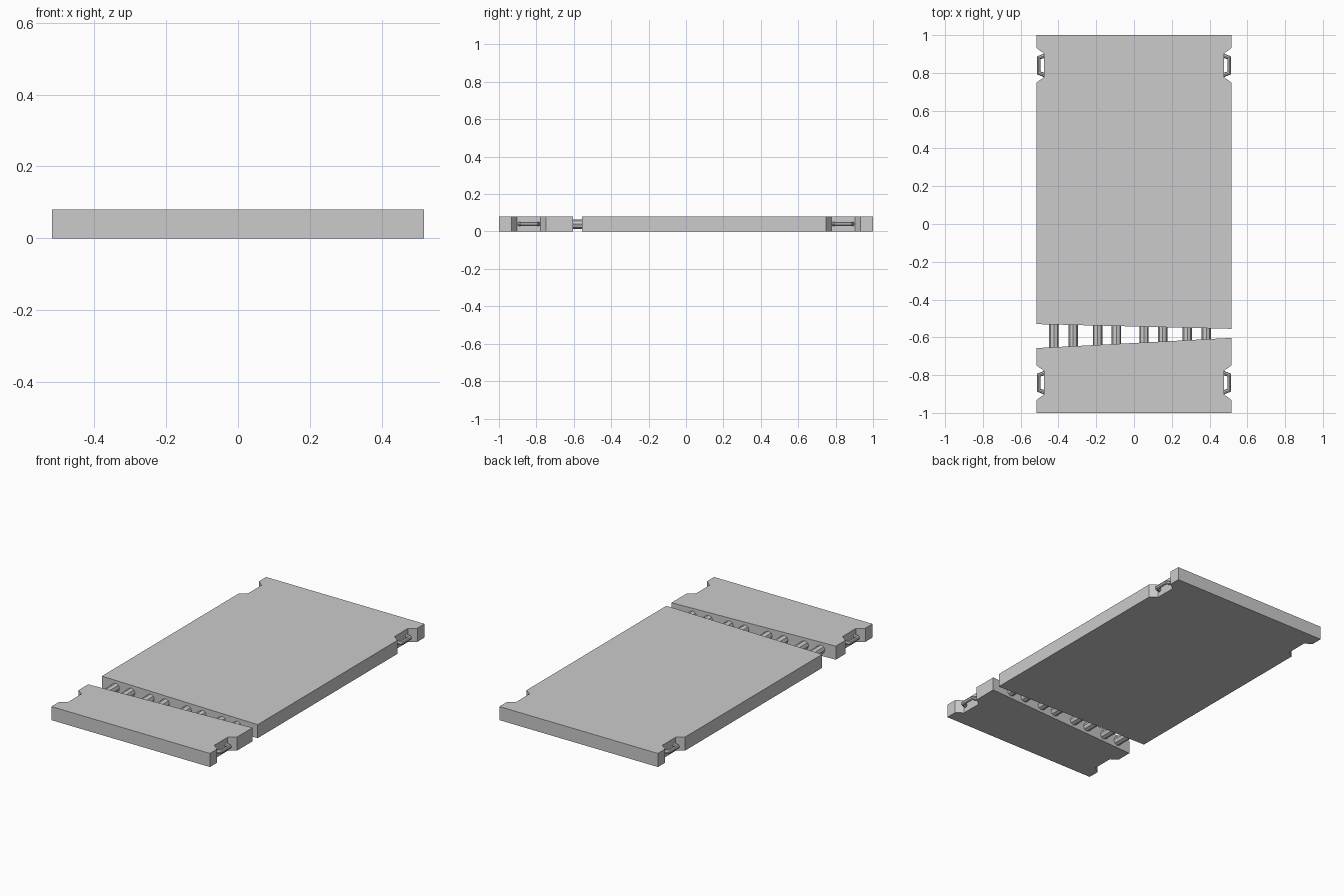
import bpy, bmesh

if "Cube" in bpy.data.objects:
    bpy.data.objects.remove(bpy.data.objects["Cube"])

W, H = 0.517, 0.08          # half width and thickness
NOTCH_X = 0.477             # notch floor


def prism(name, outline):
    """Extrude a plan outline up from the ground."""
    bm = bmesh.new()
    face = bm.faces.new([bm.verts.new((x, y, 0)) for x, y in outline])
    new = bmesh.ops.extrude_face_region(bm, geom=[face])["geom"]
    bmesh.ops.translate(bm, vec=(0, 0, H),
                        verts=[v for v in new if isinstance(v, bmesh.types.BMVert)])
    bmesh.ops.recalc_face_normals(bm, faces=bm.faces)
    mesh = bpy.data.meshes.new(name)
    bm.to_mesh(mesh)
    bm.free()
    obj = bpy.data.objects.new(name, mesh)
    bpy.context.collection.objects.link(obj)
    return obj


def notch(y, side):
    """Trapezoid side notch, listed from low y to high y."""
    return [(side * W, y - 0.092), (side * NOTCH_X, y - 0.063),
            (side * NOTCH_X, y + 0.063), (side * W, y + 0.092)]


def slab(name, y, right_low, right_high, left_low, left_high):
    prism(name, [(W, right_low)] + notch(y, 1) + [(W, right_high), (-W, left_high)]
          + notch(y, -1)[::-1] + [(-W, left_low)])


def handle(name, y, side):
    """Bent eight-sided grip set inside a notch."""
    curve = bpy.data.curves.new(name, "CURVE")
    curve.dimensions = "3D"
    curve.bevel_depth, curve.bevel_resolution = 0.012, 2
    path = [(0.470, -0.052), (0.505, -0.040), (0.505, 0.040), (0.470, 0.052)]
    spline = curve.splines.new("POLY")
    spline.points.add(len(path) - 1)
    for p, (x, dy) in zip(spline.points, path):
        p.co = (side * x, y + dy, 0.04, 1)
    spline.use_smooth = False
    obj = bpy.data.objects.new(name, curve)
    bpy.context.collection.objects.link(obj)
    bpy.ops.object.select_all(action="DESELECT")
    obj.select_set(True)
    bpy.context.view_layer.objects.active = obj
    bpy.ops.object.convert(target="MESH")


# Long and short slabs with a tapering gap between them
slab("main_slab", 0.84, -0.555, 1.0, -0.53, 1.0)
slab("end_slab", -0.84, -1.0, -0.603, -1.0, -0.657)

# Grips in the four side notches
for end, y in (("rear", 0.84), ("front", -0.84)):
    for label, s in (("right", 1), ("left", -1)):
        handle(f"{end}_{label}_handle", y, s)

# Round bars bridging the gap in pairs
for i, x in enumerate((-0.424, -0.322, -0.193, -0.093, 0.053, 0.152, 0.282, 0.383)):
    t = (x + W) / (2 * W)
    top = -0.53 - 0.025 * t + 0.006
    bottom = -0.657 + 0.054 * t - 0.006
    bpy.ops.mesh.primitive_cylinder_add(
        vertices=8, radius=0.025, depth=top - bottom,
        location=(x, (top + bottom) / 2, 0.039), rotation=(1.5707963, 0, 0))
    bpy.context.object.name = f"bridge_bar_{i + 1}"
